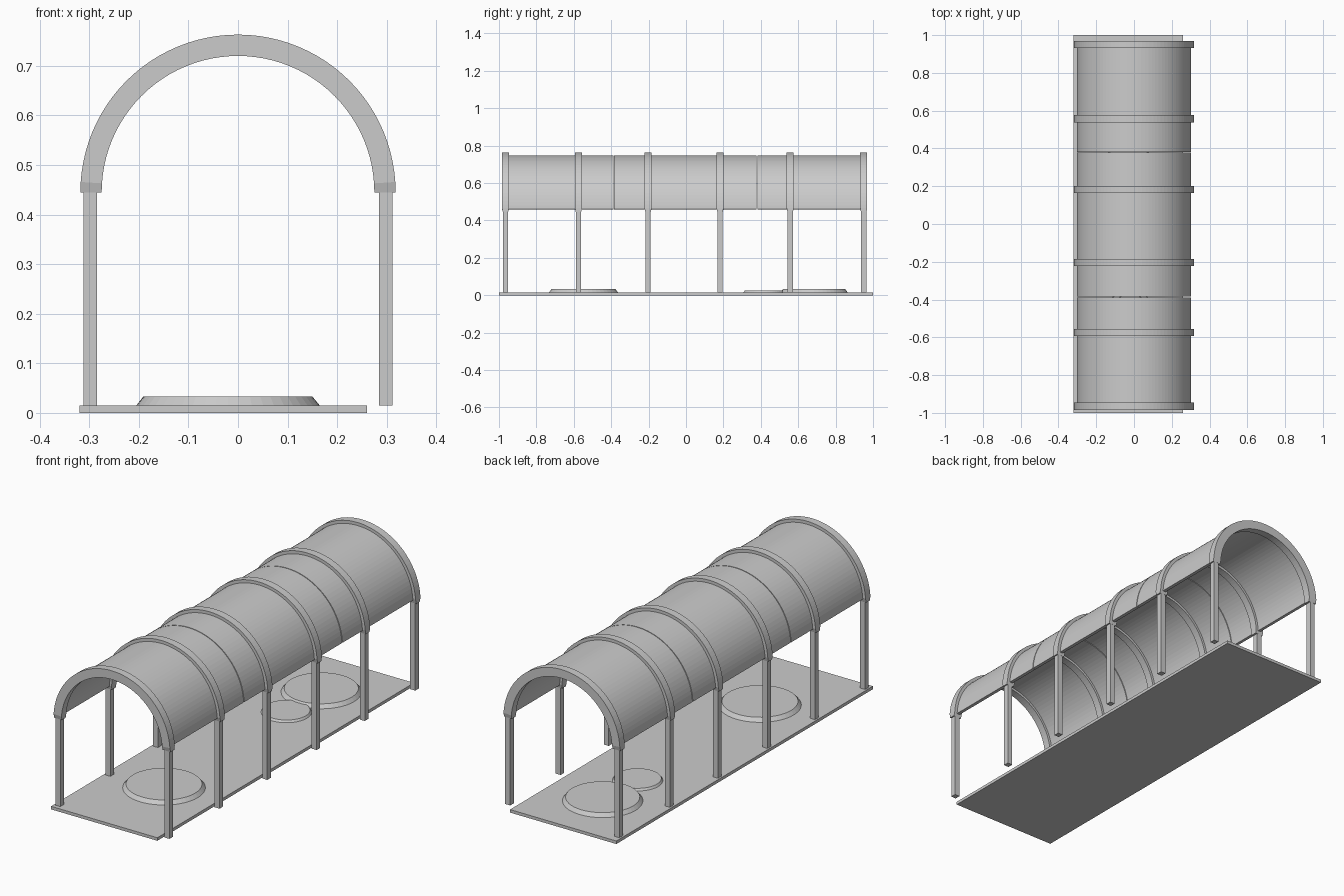
import bpy, bmesh, math

cube = bpy.data.objects.get("Cube")
if cube:
    bpy.data.objects.remove(cube, do_unlink=True)

grey = bpy.data.materials.new("light_grey")
grey.use_nodes = True
colour = (0.6, 0.6, 0.6, 1)
grey.diffuse_color = colour
grey.node_tree.nodes["Principled BSDF"].inputs["Base Color"].default_value = colour

FLOOR_TOP = 0.015
SPRING = 0.445          # height where the arches start
POST_X = 0.298
RIB_YS = (-0.965, -0.575, -0.203, 0.182, 0.557, 0.95)


def finish(name, bm):
    bmesh.ops.recalc_face_normals(bm, faces=bm.faces)
    mesh = bpy.data.meshes.new(name)
    bm.to_mesh(mesh)
    bm.free()
    mesh.materials.append(grey)
    obj = bpy.data.objects.new(name, mesh)
    bpy.context.collection.objects.link(obj)
    return obj


def box(name, low, high):
    bm = bmesh.new()
    bmesh.ops.create_cube(bm, size=1)
    for v in bm.verts:
        v.co = [(a + b) / 2 + c * (b - a) for a, b, c in zip(low, high, v.co)]
    return finish(name, bm)


def arch(name, inner, outer, y0, y1, start=0.0, taper=1.0, steps=48):
    """Half ring along y; its two ends may narrow towards the posts."""
    bm = bmesh.new()
    rings = []
    mid, half = (y0 + y1) / 2, (y1 - y0) / 2
    for i in range(steps + 1):
        a = start + (math.pi - 2 * start) * i / steps
        h = half * (taper if i in (0, steps) else 1)
        rings.append([bm.verts.new((r * math.cos(a), y, SPRING + r * math.sin(a)))
                      for r, y in ((inner, mid - h), (outer, mid - h),
                                   (outer, mid + h), (inner, mid + h))])
    for p, q in zip(rings, rings[1:]):
        for k in range(4):
            n = (k + 1) % 4
            bm.faces.new((p[k], p[n], q[n], q[k]))
    bm.faces.new(rings[0])
    bm.faces.new(rings[-1])
    return finish(name, bm)


def disc(name, x, y, bottom, top, z):
    bm = bmesh.new()
    bmesh.ops.create_cone(bm, cap_ends=True, segments=48, radius1=bottom,
                          radius2=top, depth=z - FLOOR_TOP)
    bmesh.ops.translate(bm, verts=bm.verts, vec=(x, y, (z + FLOOR_TOP) / 2))
    return finish(name, bm)


# Floor slab, stopping short of one row of posts
box("floor", (-0.32, -1, 0), (0.26, 1, FLOOR_TOP))

# Low round platforms
disc("front_platform", -0.02, -0.548, 0.185, 0.17, 0.033)
disc("back_platform", -0.025, 0.685, 0.18, 0.166, 0.033)
disc("small_platform", -0.03, 0.42, 0.113, 0.106, 0.025)

# Posts and arched ribs
for i, y in enumerate(RIB_YS):
    arch(f"rib_{i}", 0.275, 0.318, y - 0.019, y + 0.019, taper=0.75)
    for side, sx in (("left", 1), ("right", -1)):
        box(f"post_{side}_{i}", (sx * POST_X - 0.0135, y - 0.014, FLOOR_TOP),
            (sx * POST_X + 0.0135, y + 0.014, SPRING + 0.002))

# Vaulted roof in three lengths with fine joints
cuts = (-0.962, -0.386, 0.38, 0.95)
for i, (a, b) in enumerate(zip(cuts, cuts[1:])):
    arch(f"roof_{i}", 0.287, 0.303, a + 0.002, b - 0.002, start=0.05)
